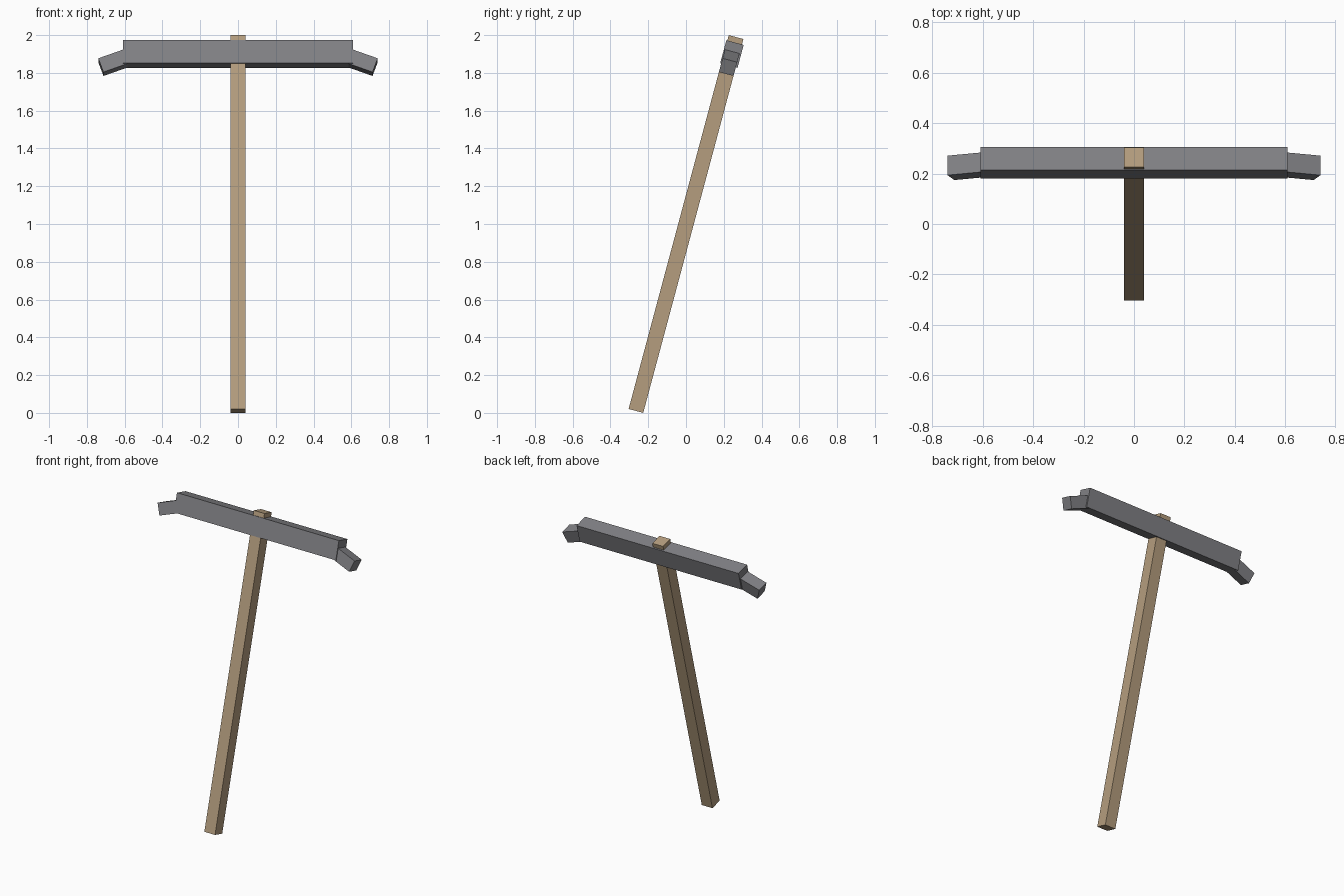
import bpy
from math import radians
from mathutils import Matrix, Vector

cube = bpy.data.objects.get("Cube")
if cube:
    bpy.data.objects.remove(cube, do_unlink=True)


def material(name, rgb):
    mat = bpy.data.materials.new(name)
    mat.use_nodes = True
    mat.diffuse_color = (*rgb, 1)
    mat.node_tree.nodes["Principled BSDF"].inputs["Base Color"].default_value = (*rgb, 1)
    return mat


wood = material("light wood", (0.46, 0.34, 0.21))
steel = material("grey steel", (0.22, 0.22, 0.235))

# Whole tool leans back about its middle
LEAN = Matrix.Translation((0, 0, 1)) @ Matrix.Rotation(radians(-15), 4, "X")


def box(name, size, centre, mat, droop=0):
    """Box in the tool's own upright frame, optionally drooping about y."""
    bpy.ops.mesh.primitive_cube_add(size=1)
    obj = bpy.context.object
    obj.name = name
    obj.data.transform(Matrix.Diagonal((*size, 1)))
    obj.matrix_world = LEAN @ Matrix.Translation(Vector(centre)) @ Matrix.Rotation(droop, 4, "Y")
    obj.data.materials.append(mat)
    return obj


# Handle runs through the head and shows a little above it
box("handle", (0.08, 0.08, 2.049), (0, 0, 0), wood)

# Head bar
box("head_bar", (1.216, 0.095, 0.126), (0, 0.002, 0.932), steel)

# Drooping tips, sunk into both ends of the bar
for side, name in ((1, "left_tip"), (-1, "right_tip")):
    box(name, (0.2, 0.08, 0.08), (side * 0.632, 0, 0.894), steel, side * radians(20))
